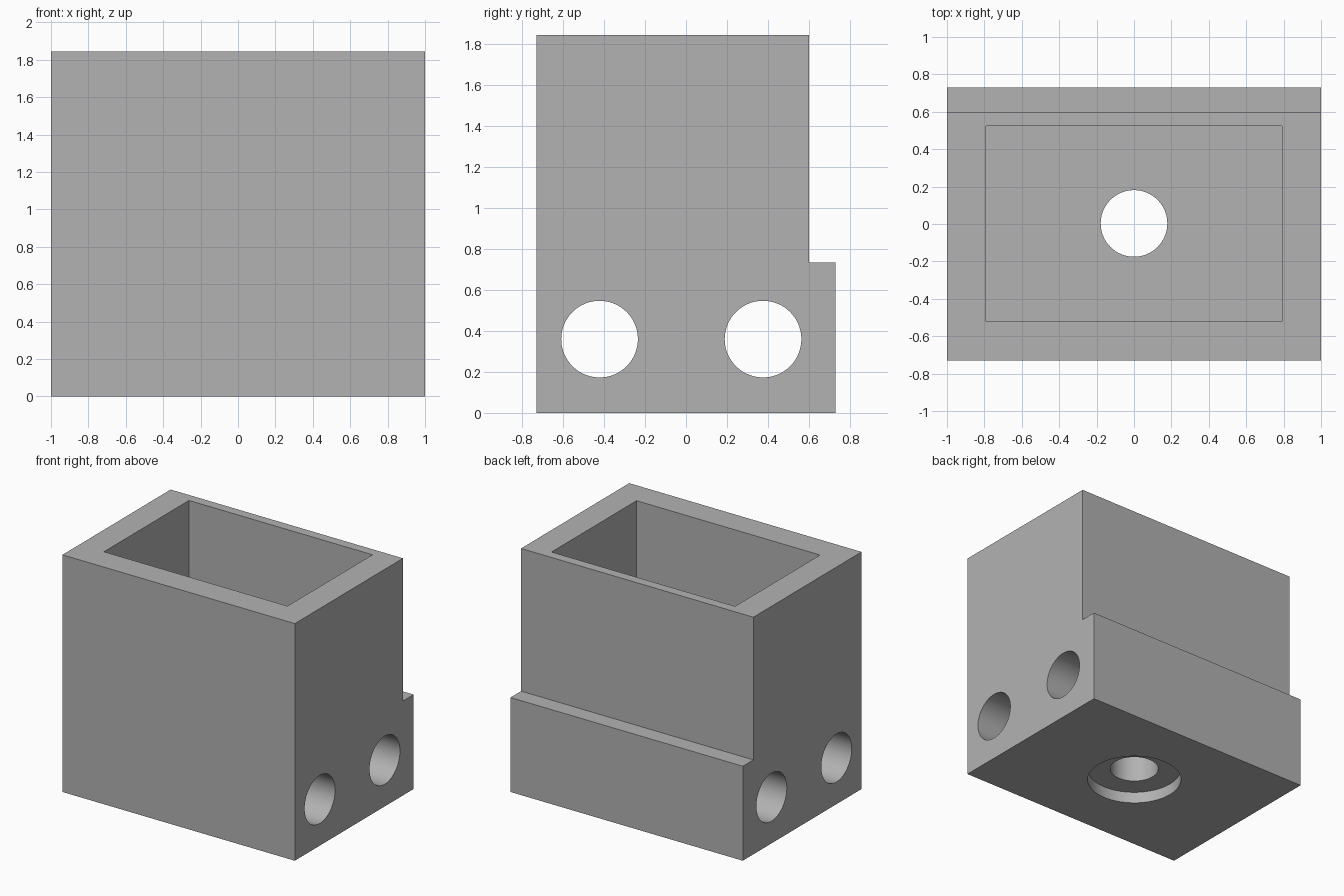
import bpy
import bmesh
import math

cube = bpy.data.objects.get("Cube")
if cube:
    bpy.data.objects.remove(cube, do_unlink=True)

WIDTH, DEPTH, HEIGHT = 2.0, 1.46, 1.845
STEP_Y, STEP_Z = 0.6, 0.735
FLOOR_Z = 0.735

grey = bpy.data.materials.new("plain grey")
grey.use_nodes = True
colour = (0.448, 0.448, 0.448, 1)
grey.diffuse_color = colour
grey.node_tree.nodes["Principled BSDF"].inputs["Base Color"].default_value = colour


def add_object(name, bm):
    bmesh.ops.recalc_face_normals(bm, faces=bm.faces)
    mesh = bpy.data.meshes.new(name)
    bm.to_mesh(mesh)
    bm.free()
    mesh.materials.append(grey)
    obj = bpy.data.objects.new(name, mesh)
    bpy.context.collection.objects.link(obj)
    return obj


def box(name, low, high):
    bm = bmesh.new()
    bmesh.ops.create_cube(bm, size=1)
    for v in bm.verts:
        v.co = [a + (c + 0.5) * (b - a) for a, b, c in zip(low, high, v.co)]
    return add_object(name, bm)


def cylinder(name, radius, length, location, along_x=False):
    bm = bmesh.new()
    bmesh.ops.create_cone(bm, cap_ends=True, segments=96, radius1=radius,
                          radius2=radius, depth=length)
    obj = add_object(name, bm)
    obj.location = location
    if along_x:
        obj.rotation_euler.y = math.pi / 2
    return obj


# Stepped side profile swept across the width
back = DEPTH / 2
profile = [(-back, 0), (back, 0), (back, STEP_Z), (STEP_Y, STEP_Z),
           (STEP_Y, HEIGHT), (-back, HEIGHT)]
bm = bmesh.new()
side = bm.faces.new([bm.verts.new((-WIDTH / 2, y, z)) for y, z in profile])
swept = bmesh.ops.extrude_face_region(bm, geom=[side])["geom"]
bmesh.ops.translate(bm, vec=(WIDTH, 0, 0),
                    verts=[g for g in swept if isinstance(g, bmesh.types.BMVert)])
body = add_object("housing_body", bm)

# Open pocket, drain with counterbore, and two cross bores
cutters = [
    box("pocket_cutter", (-0.79, -0.52, FLOOR_Z), (0.79, 0.525, HEIGHT + 0.2)),
    cylinder("drain_cutter", 0.178, 3, (0, 0.003, 0.5)),
    cylinder("counterbore_cutter", 0.346, 0.18, (0, 0.003, 0)),
]
for name, y in (("front_bore_cutter", -0.422), ("back_bore_cutter", 0.376)):
    cutters.append(cylinder(name, 0.187, 3, (0, y, 0.36), along_x=True))

bpy.context.view_layer.objects.active = body
for cutter in cutters:
    cutter.hide_render = True
    cut = body.modifiers.new(cutter.name, "BOOLEAN")
    cut.operation = "DIFFERENCE"
    cut.solver = "EXACT"
    cut.object = cutter
    bpy.ops.object.modifier_apply(modifier=cut.name)
    bpy.data.objects.remove(cutter, do_unlink=True)

# Smooth bores with crisp edges
bpy.ops.object.select_all(action="DESELECT")
body.select_set(True)
bpy.ops.object.shade_smooth_by_angle(angle=math.radians(30))
